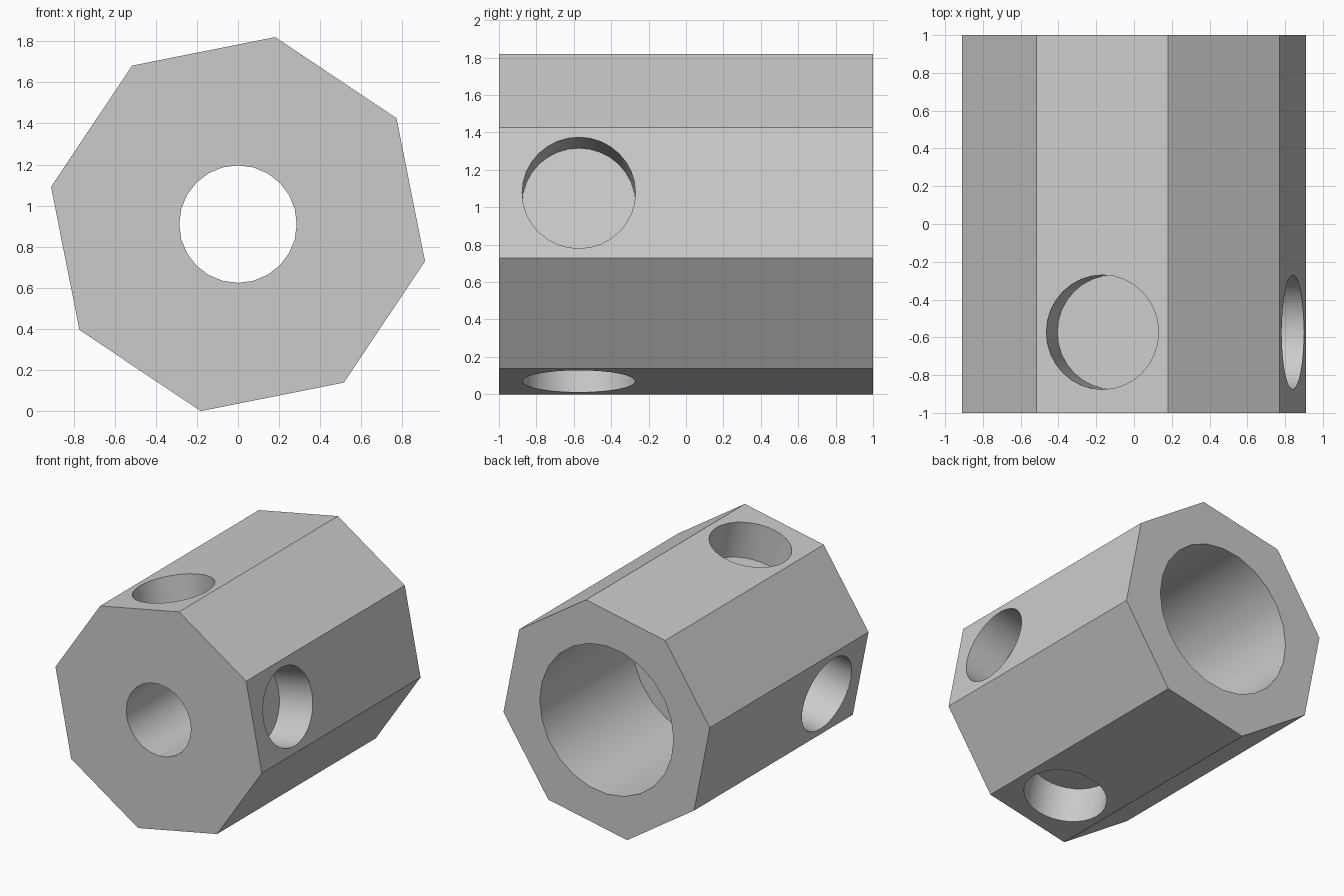
import bpy
import bmesh
from math import radians, cos, sin, pi
from mathutils import Vector

if "Cube" in bpy.data.objects:
    bpy.data.objects.remove(bpy.data.objects["Cube"], do_unlink=True)

RADIUS = 0.928                      # corner radius of the octagon
CENTRE_Z = 0.91
TURN = radians(11.25)               # roll of the body about its long axis
APOTHEM = RADIUS * cos(pi / 8)

grey = bpy.data.materials.new("plain_grey")
grey.use_nodes = True
grey.diffuse_color = (0.6, 0.6, 0.6, 1)
grey.node_tree.nodes["Principled BSDF"].inputs["Base Color"].default_value = (0.6, 0.6, 0.6, 1)


def direction(angle):
    """Unit vector in the plane across the long axis."""
    return Vector((cos(angle), 0, sin(angle)))


def prism(name, sides, radius, length):
    """Prism along y with a face, not a corner, at the roll angle."""
    bm = bmesh.new()
    step = 2 * pi / sides
    ring = [bm.verts.new(direction(TURN + (i + 0.5) * step) * radius + Vector((0, -length / 2, 0)))
            for i in range(sides)]
    cap = bm.faces.new(ring)
    extruded = bmesh.ops.extrude_face_region(bm, geom=[cap])["geom"]
    moved = [g for g in extruded if isinstance(g, bmesh.types.BMVert)]
    bmesh.ops.translate(bm, verts=moved, vec=(0, length, 0))
    if not any(f.normal.y < -0.9 for f in bm.faces):
        bm.faces.ensure_lookup_table()
    bmesh.ops.recalc_face_normals(bm, faces=bm.faces)
    mesh = bpy.data.meshes.new(name)
    bm.to_mesh(mesh)
    bm.free()
    mesh.materials.append(grey)
    obj = bpy.data.objects.new(name, mesh)
    obj.location.z = CENTRE_Z
    bpy.context.collection.objects.link(obj)
    return obj


def cut_hole(body, name, sides, radius, start, end):
    """Drill a round hole from one point to another."""
    axis = end - start
    bpy.ops.mesh.primitive_cylinder_add(vertices=sides, radius=radius, depth=axis.length)
    cutter = bpy.context.object
    cutter.name = name
    cutter.hide_render = True
    cutter.data.transform(axis.to_track_quat("Z", "Y").to_matrix().to_4x4())
    cutter.location = (start + end) / 2
    cutter.data.materials.append(grey)
    mod = body.modifiers.new(name, "BOOLEAN")
    mod.operation = "DIFFERENCE"
    mod.solver = "EXACT"
    mod.object = cutter
    bpy.context.view_layer.objects.active = body
    bpy.ops.object.modifier_apply(modifier=mod.name)
    bpy.data.objects.remove(cutter, do_unlink=True)


body = prism("octagonal_body", 8, RADIUS, 2)

# Wide bore from the back and narrow hole through the front
cut_hole(body, "back_bore", 24, 0.59, Vector((0, 1.2, CENTRE_Z)), Vector((0, -0.17, CENTRE_Z)))
cut_hole(body, "front_hole", 24, 0.286, Vector((0, 0.1, CENTRE_Z)), Vector((0, -1.2, CENTRE_Z)))

# Four blind round pockets in every second side face
middle = Vector((0, -0.573, CENTRE_Z))
for i in range(4):
    out = direction(TURN + i * pi / 2)
    cut_hole(body, "side_pocket", 32, 0.303, middle + out * (APOTHEM - 0.3), middle + out * 1.1)

# Smooth round walls, crisp edges
bpy.ops.object.select_all(action="DESELECT")
body.select_set(True)
bpy.context.view_layer.objects.active = body
bpy.ops.object.shade_smooth_by_angle(angle=radians(30))
